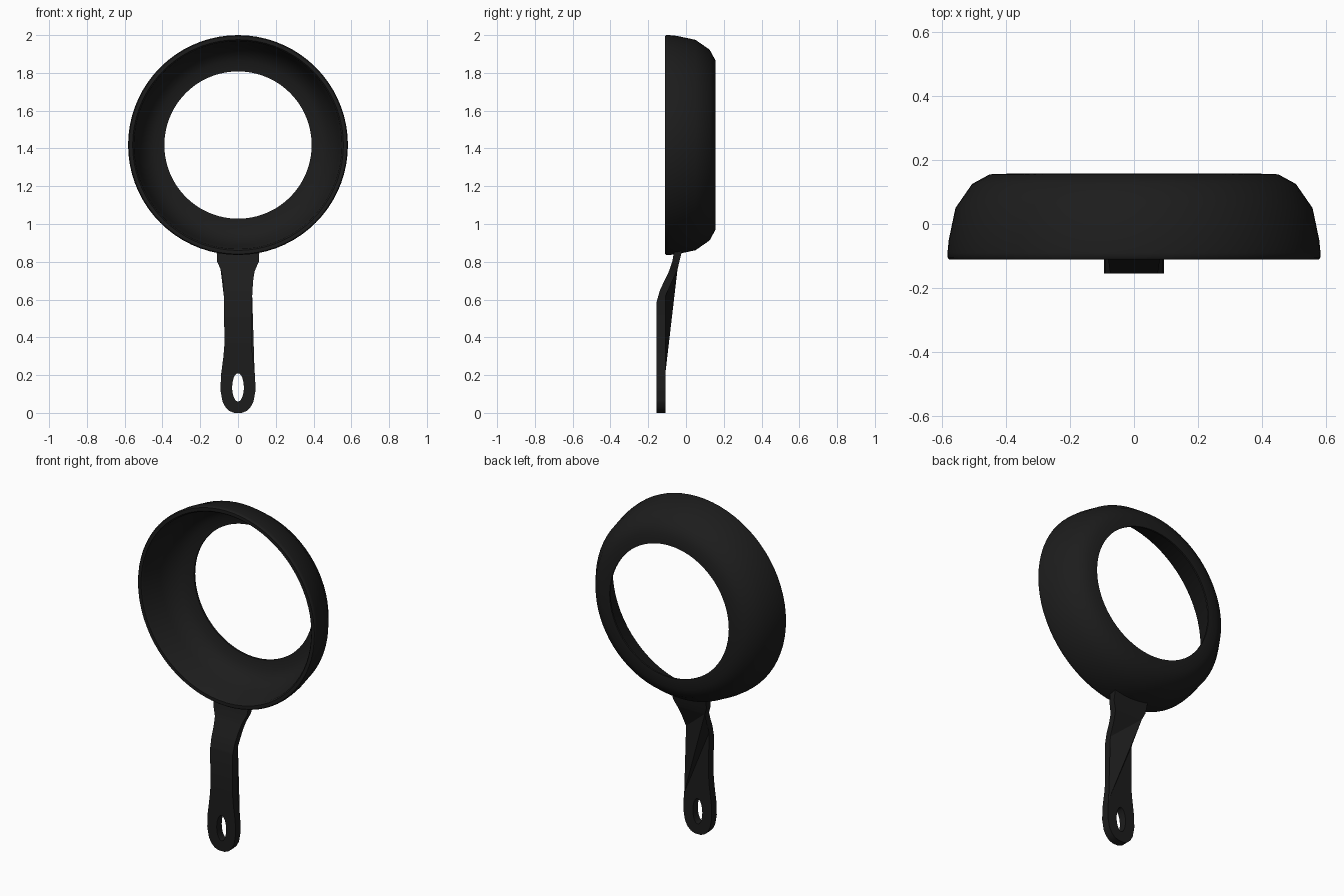
import bpy
import bmesh
from math import cos, sin, sqrt, radians, pi

default_cube = bpy.data.objects.get("Cube")
if default_cube:
    bpy.data.objects.remove(default_cube, do_unlink=True)

# Single dark iron colour
iron = bpy.data.materials.new("dark_iron")
iron.use_nodes = True
colour = (0.012, 0.012, 0.012, 1)
iron.diffuse_color = colour
shader = iron.node_tree.nodes["Principled BSDF"]
shader.inputs["Base Color"].default_value = colour
shader.inputs["Roughness"].default_value = 0.7


def make_object(name, bm, smooth_angle):
    bmesh.ops.recalc_face_normals(bm, faces=bm.faces[:])
    mesh = bpy.data.meshes.new(name)
    bm.to_mesh(mesh)
    bm.free()
    mesh.materials.append(iron)
    for poly in mesh.polygons:
        poly.use_smooth = True
    mesh.set_sharp_from_angle(angle=radians(smooth_angle))
    obj = bpy.data.objects.new(name, mesh)
    bpy.context.collection.objects.link(obj)
    return obj


def interpolate(keys, z):
    for (z_low, low), (z_high, high) in zip(keys, keys[1:]):
        if z <= z_high:
            return low + (high - low) * (z - z_low) / (z_high - z_low)
    return keys[-1][1]


# Pan wall: a closed (radius, depth) profile lathed around the y axis
PAN_CENTRE = 1.418
wall_profile = [
    (0.39, 0.157), (0.45, 0.155), (0.505, 0.125), (0.557, 0.05),
    (0.578, -0.05), (0.582, -0.09), (0.582, -0.104), (0.577, -0.11),
    (0.558, -0.11), (0.55, -0.1), (0.535, 0.04), (0.49, 0.11),
    (0.445, 0.14), (0.39, 0.147),
]
SEGMENTS = 72
bm = bmesh.new()
rings = []
for i in range(SEGMENTS):
    a = 2 * pi * i / SEGMENTS
    rings.append([bm.verts.new((r * sin(a), y, PAN_CENTRE + r * cos(a)))
                  for r, y in wall_profile])
count = len(wall_profile)
for i, ring in enumerate(rings):
    after = rings[(i + 1) % SEGMENTS]
    for j in range(count):
        k = (j + 1) % count
        bm.faces.new((ring[j], ring[k], after[k], after[j]))
make_object("pan_wall", bm, 48)

# Handle: outline half-width, front depth and back depth along its height
half_width = [(0, 0.02), (0.01, 0.045), (0.03, 0.066), (0.06, 0.082),
              (0.12, 0.093), (0.2, 0.09), (0.3, 0.077), (0.36, 0.072),
              (0.6, 0.074), (0.7, 0.08), (0.75, 0.088), (0.8, 0.11),
              (0.87, 0.114)]
front_depth = [(0, -0.155), (0.59, -0.155), (0.65, -0.138),
               (0.75, -0.09), (0.8, -0.073), (0.87, -0.06)]
back_depth = [(0, -0.108), (0.62, -0.108), (0.76, -0.045), (0.87, -0.018)]
SLOT_Z, SLOT_HEIGHT, SLOT_WIDTH = 0.135, 0.075, 0.031

# Rows follow every key height plus the rounded steps of the hanging slot
slot_rows = [SLOT_Z - SLOT_HEIGHT * cos(pi * i / 12) for i in range(13)]
heights = sorted({round(z, 4) for z in slot_rows}
                 | {z for keys in (half_width, front_depth, back_depth)
                    for z, _ in keys})

bm = bmesh.new()
rows = []
for z in heights:
    slot = SLOT_WIDTH * sqrt(max(0, 1 - ((z - SLOT_Z) / SLOT_HEIGHT) ** 2))
    width = interpolate(half_width, z)
    front, back = interpolate(front_depth, z), interpolate(back_depth, z)
    corners = [(slot, front), (width, front), (width, back), (slot, back)]
    rows.append([bm.verts.new((x, y, z)) for x, y in corners])

for low, high in zip(rows, rows[1:]):
    for j in range(3):
        bm.faces.new((low[j], low[j + 1], high[j + 1], high[j]))
    # Inner wall of the slot
    if low[0].co.x + high[0].co.x > 0.001:
        bm.faces.new((low[3], low[0], high[0], high[3]))
bm.faces.new(rows[0])
bm.faces.new(rows[-1])
handle = make_object("handle", bm, 35)
mirror = handle.modifiers.new("mirror_halves", "MIRROR")
mirror.use_axis = (True, False, False)
mirror.merge_threshold = 0.0005

# Web behind the bend: a diagonal ridge bridging the hollow of the handle
bm = bmesh.new()
for side, z in ((1, 0.22), (1, 0.62), (-1, 0.62), (-1, 0.76)):
    bm.verts.new((side * interpolate(half_width, z),
                  interpolate(back_depth, z), z))
bmesh.ops.convex_hull(bm, input=bm.verts[:])
make_object("handle_web", bm, 35)
